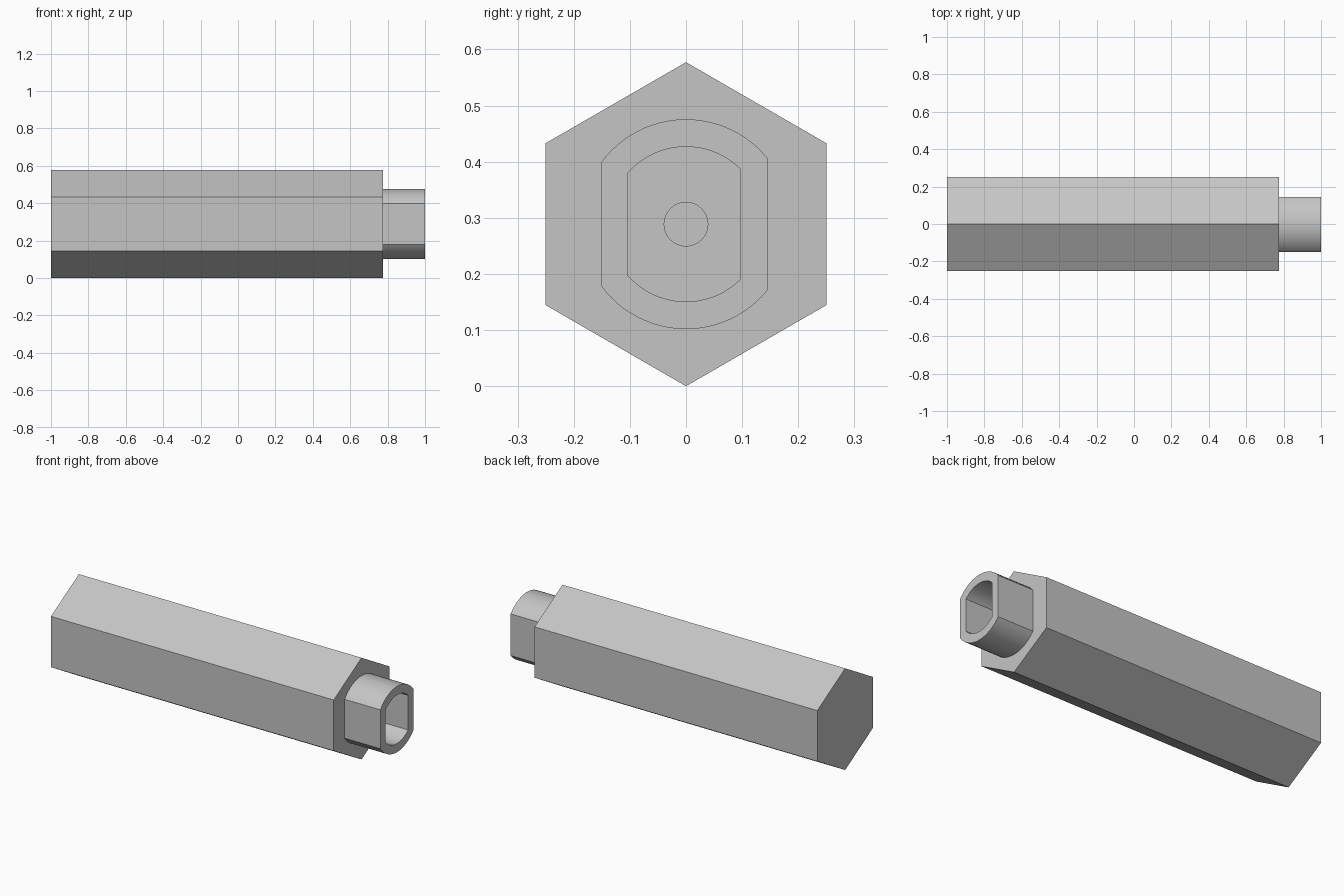
import bpy
import bmesh
from math import acos, cos, sin, pi

if "Cube" in bpy.data.objects:
    bpy.data.objects.remove(bpy.data.objects["Cube"], do_unlink=True)

APOTHEM = 0.25
RADIUS = APOTHEM / cos(pi / 6)
SHOULDER = 0.776  # where the hexagonal bar ends and the collar starts

steel = bpy.data.materials.new("plain grey")
steel.use_nodes = True
grey = (0.56, 0.56, 0.56, 1)
steel.diffuse_color = grey
steel.node_tree.nodes["Principled BSDF"].inputs["Base Color"].default_value = grey


def circle(radius, sides):
    """Points (y, z) round the long axis, with the first one at the top."""
    return [(radius * sin(2 * pi * i / sides), RADIUS + radius * cos(2 * pi * i / sides))
            for i in range(sides)]


def double_d(radius, low, high, steps=24):
    """Circle cut by two upright flats at y = low and y = high."""
    a, b = acos(high / radius), acos(low / radius)
    arc = [a + (b - a) * i / steps for i in range(steps + 1)]
    top = [(radius * cos(t), RADIUS + radius * sin(t)) for t in arc]
    bottom = [(y, 2 * RADIUS - z) for y, z in reversed(top)]
    return top + bottom


def loft(name, sections, cap):
    """Join equal-length sections (x, points) into a skin, with optional end caps."""
    bm = bmesh.new()
    rings = [[bm.verts.new((x, y, z)) for y, z in pts] for x, pts in sections]
    for r, s in zip(rings, rings[1:]):
        for i in range(len(r)):
            j = (i + 1) % len(r)
            bm.faces.new((r[i], r[j], s[j], s[i]))
    if cap:
        bm.faces.new(rings[0])
        bm.faces.new(rings[-1])
    bmesh.ops.recalc_face_normals(bm, faces=bm.faces)
    mesh = bpy.data.meshes.new(name)
    bm.to_mesh(mesh)
    bm.free()
    obj = bpy.data.objects.new(name, mesh)
    bpy.context.collection.objects.link(obj)
    mesh.materials.append(steel)
    bpy.ops.object.select_all(action="DESELECT")
    obj.select_set(True)
    bpy.context.view_layer.objects.active = obj
    bpy.ops.object.shade_smooth_by_angle(angle=pi / 7)
    return obj


# Long hexagonal bar
bar = circle(RADIUS, 6)
body = loft("hex_body", [(-1, bar), (SHOULDER, bar)], cap=True)

# Small blind hole in the floor of the collar
hole = circle(0.039, 32)
cutter = loft("pilot_hole_cutter", [(SHOULDER - 0.2, hole), (SHOULDER + 0.05, hole)], cap=True)
cut = body.modifiers.new("pilot hole", "BOOLEAN")
cut.object = cutter
cut.operation = "DIFFERENCE"
cut.solver = "EXACT"
bpy.context.view_layer.objects.active = body
bpy.ops.object.modifier_apply(modifier=cut.name)
bpy.data.objects.remove(cutter, do_unlink=True)

# Hollow collar with two flats outside and inside
outer = double_d(0.187, -0.151, 0.145)
inner = double_d(0.138, -0.103, 0.097)
loft("collar", [(SHOULDER, outer), (1, outer), (1, inner), (SHOULDER, inner), (SHOULDER, outer)], cap=False)
